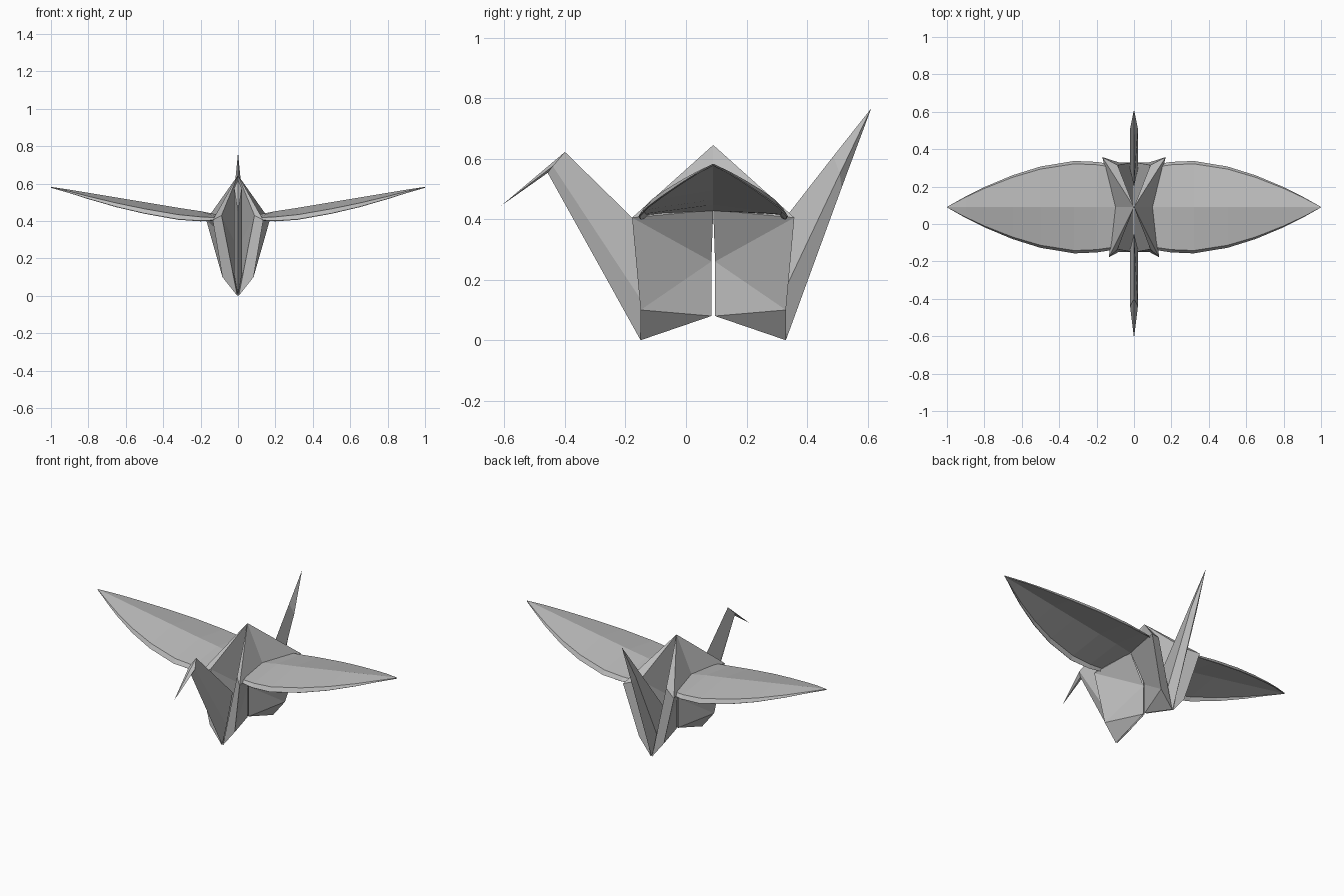
import bpy
import bmesh

default_cube = bpy.data.objects.get("Cube")
if default_cube:
    bpy.data.objects.remove(default_cube, do_unlink=True)

CENTRE_Y = 0.09

# Single paper colour
paper = bpy.data.materials.new("grey_paper")
paper.use_nodes = True
paper_colour = (0.5, 0.5, 0.5, 1.0)
paper.diffuse_color = paper_colour
shader = next(n for n in paper.node_tree.nodes if n.type == "BSDF_PRINCIPLED")
shader.inputs["Base Color"].default_value = paper_colour
shader.inputs["Roughness"].default_value = 0.8


def make_part(name, faces, mirrored=True, thickness=None):
    """Build a folded sheet from faces given as lists of points."""
    bm = bmesh.new()
    for points in faces:
        bm.faces.new([bm.verts.new(point) for point in points])
    bmesh.ops.remove_doubles(bm, verts=bm.verts, dist=0.0005)
    bmesh.ops.recalc_face_normals(bm, faces=bm.faces)
    mesh = bpy.data.meshes.new(name)
    bm.to_mesh(mesh)
    bm.free()
    mesh.materials.append(paper)
    part = bpy.data.objects.new(name, mesh)
    bpy.context.scene.collection.objects.link(part)
    if thickness:
        solid = part.modifiers.new("paper_thickness", "SOLIDIFY")
        solid.thickness = thickness
        solid.offset = 0
    if mirrored:
        mirror = part.modifiers.new("other_side", "MIRROR")
        mirror.use_clip = False
        mirror.use_mirror_merge = False
    return part


def body_half(name, direction, corner_x):
    """One half of the body, front or rear, with its folded corner flap."""
    def at(x, reach, z):
        return (x, CENTRE_Y + direction * reach, z)

    peak = at(0, 0, 0.645)
    ridge_root = at(0.1, 0, 0.43)
    middle = at(0.004, 0.006, 0.26)
    slit_bottom = at(0.004, 0.006, 0.08)
    keel = at(0.004, 0.24, 0)
    lower_corner = at(0.083, 0.24, 0.1)
    upper_corner = at(corner_x, 0.268, 0.405)
    inner_corner = at(0.088, 0.225, 0.43)

    outside = [
        (peak, upper_corner, ridge_root),
        (middle, ridge_root, upper_corner),
        (middle, upper_corner, lower_corner),
        (middle, lower_corner, slit_bottom),
        (slit_bottom, lower_corner, keel),
    ]
    flap = [
        (peak, inner_corner, upper_corner),
        (inner_corner, keel, lower_corner, upper_corner),
    ]
    inside = [
        (peak, middle, inner_corner),
        (middle, keel, inner_corner),
    ]
    make_part(name, outside + flap + inside)


body_half("front_body", -1, 0.135)
body_half("rear_body", 1, 0.17)

# Wings: stations of distance out, half chord, ridge height, edge height
stations = [
    (0.1, 0.225, 0.43, 0.405),
    (0.2, 0.24, 0.45, 0.4),
    (0.32, 0.245, 0.468, 0.408),
    (0.5, 0.215, 0.498, 0.44),
    (0.65, 0.168, 0.523, 0.475),
    (0.8, 0.105, 0.548, 0.518),
    (0.9, 0.055, 0.565, 0.55),
    (1.0, 0.001, 0.58, 0.58),
]
# Chord position and share of the drop from ridge to edge
chord = [(-1, 1), (-0.94, 0.6), (0, 0), (0.94, 0.6), (1, 1)]


def wing_row(x, half, ridge, edge):
    return [(x, CENTRE_Y + half * side, ridge + (edge - ridge) * drop)
            for side, drop in chord]


def strips(rows):
    faces = []
    for near, far in zip(rows, rows[1:]):
        for i in range(len(near) - 1):
            faces.append((near[i], far[i], far[i + 1], near[i + 1]))
    return faces


make_part("wings", strips([wing_row(*s) for s in stations]), thickness=0.005)


def folded_limb(name, sections, tip):
    """Slim diamond limb: sections of inner edge, crease, outer edge, width."""
    rings = []
    for inner, crease, outer, width in sections:
        rings.append([(0, *inner), (width, *crease),
                      (0, *outer), (-width, *crease), (0, *inner)])
    faces = strips(rings)
    last = rings[-1]
    for a, b in zip(last, last[1:]):
        faces.append((a, b, (0, *tip)))
    make_part(name, faces, mirrored=False)


# Neck rising from the keel, bent over into the beak
folded_limb("neck_and_head", [
    ((-0.05, 0.28), (-0.14, 0.12), (-0.15, 0), 0.022),
    ((-0.4, 0.622), (-0.44, 0.575), (-0.457, 0.553), 0.021),
], (-0.61, 0.445))

# Tail, tapering only near its point
folded_limb("tail", [
    ((0.2, 0.24), (0.3, 0.11), (0.33, 0), 0.022),
    ((0.487, 0.608), (0.508, 0.55), (0.514, 0.503), 0.021),
], (0.612, 0.766))
